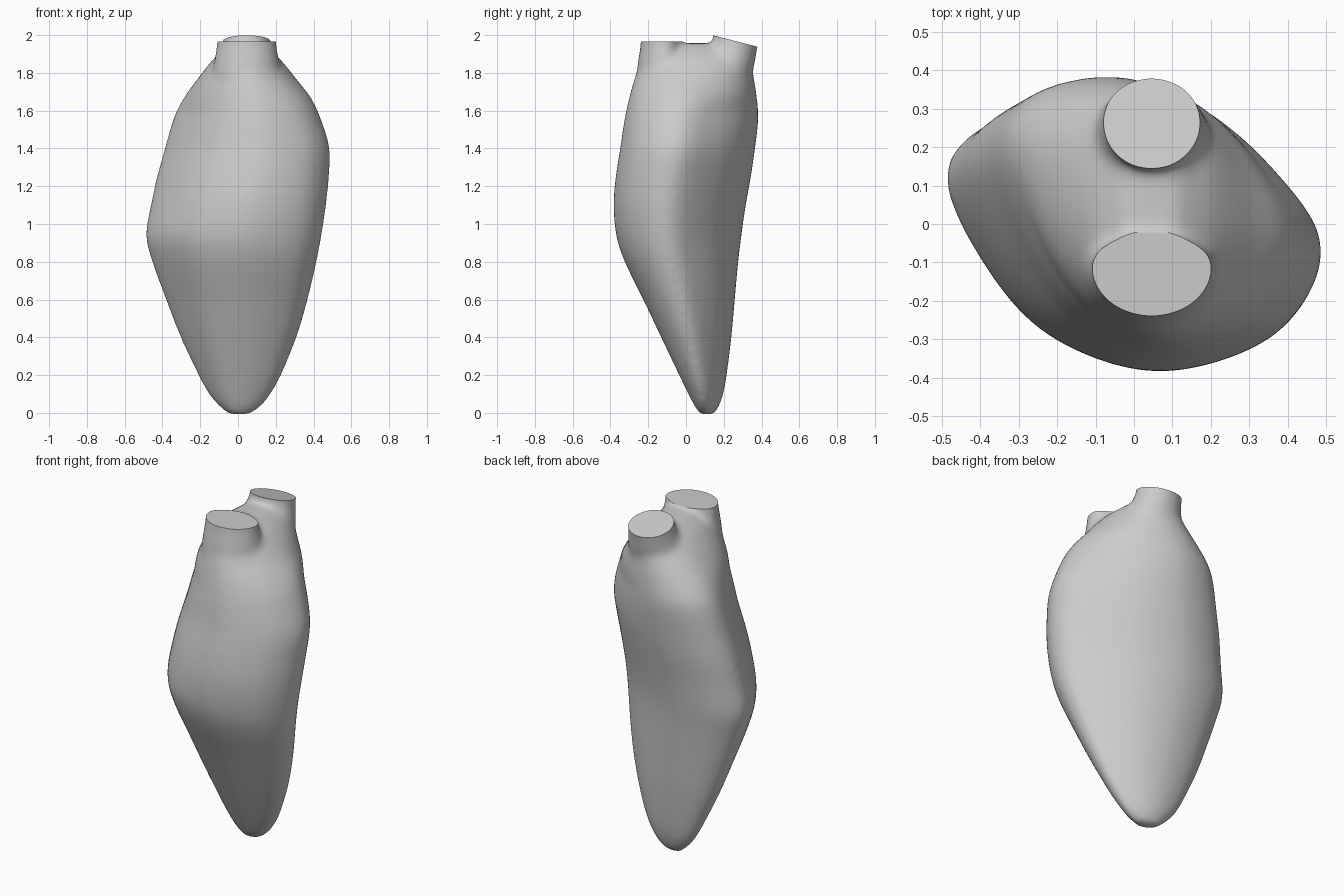
import bpy, bmesh, math
from mathutils import Vector

cube = bpy.data.objects.get("Cube")
if cube:
    bpy.data.objects.remove(cube, do_unlink=True)

mat = bpy.data.materials.new("plain grey")
mat.use_nodes = True
grey = (0.6, 0.6, 0.6, 1)
mat.diffuse_color = grey
mat.node_tree.nodes["Principled BSDF"].inputs["Base Color"].default_value = grey


def spline(a, b, c, d, t):
    """Catmull-Rom blend between b and c."""
    return b + 0.5 * t * (c - a + t * (2*a - 5*b + 4*c - d + t * (3*(b - c) + d - a)))


def smooth_path(points, steps, closed=False):
    pts = [Vector(p) for p in points]
    n = len(pts)
    pick = (lambda i: pts[i % n]) if closed else (lambda i: pts[max(0, min(n - 1, i))])
    out = [spline(*(pick(i + k) for k in (-1, 0, 1, 2)), s / steps)
           for i in range(n if closed else n - 1) for s in range(steps)]
    return out if closed else out + [pts[-1]]


def loft(bm, rings):
    """Skin a stack of equal rings and close both ends."""
    loops = [[bm.verts.new(p) for p in ring] for ring in rings]
    for low, high in zip(loops, loops[1:]):
        for i in range(len(low)):
            j = (i + 1) % len(low)
            bm.faces.new((low[i], low[j], high[j], high[i]))
    bm.faces.new(loops[0][::-1])
    bm.faces.new(loops[-1])


# Skewed body cross-section in unit coordinates, counter-clockwise
section = smooth_path([(1, -.17), (.7, .4), (.27, .81), (-.25, 1), (-.77, .88),
                       (-1, .48), (-.77, -.24), (-.41, -.765), (.15, -1), (.76, -.74)], 6, True)

# Body outline: z, then left, right, front and back limits packed as two vectors
outline = [((-.01, -.05, .065), (.075, .148, 0)), ((.035, -.105, .125), (.045, .175, 0)),
           ((.1, -.158, .177), (.012, .197, 0)), ((.2, -.213, .232), (-.037, .215, 0)),
           ((.4, -.306, .312), (-.132, .24, 0)), ((.6, -.383, .371), (-.227, .258, 0)),
           ((.8, -.455, .417), (-.325, .276, 0)), ((.94, -.489, .443), (-.37, .293, 0)),
           ((1.1, -.462, .467), (-.384, .316, 0)), ((1.25, -.43, .482), (-.373, .343, 0)),
           ((1.4, -.388, .486), (-.349, .365, 0)), ((1.55, -.345, .442), (-.327, .382, 0)),
           ((1.67, -.293, .388), (-.302, .378, 0)), ((1.76, -.23, .317), (-.277, .366, 0)),
           ((1.84, -.163, .253), (-.25, .35, 0)), ((1.9, -.105, .195), (-.222, .32, 0)),
           ((1.957, -.02, .11), (-.15, .25, 0))]

bm = bmesh.new()
rings = []
for a, b in zip(smooth_path([o[0] for o in outline], 3), smooth_path([o[1] for o in outline], 3)):
    z, left, right = a
    front, back = b.x, b.y
    blend = max(0, min(1, (z - 1.6) / .3))
    ring = []
    for u, v in section:
        # The section relaxes to an ellipse toward the necks
        p = Vector((u, v)).lerp(Vector((u, v)).normalized(), blend)
        ring.append(((left + right) / 2 + p.x * (right - left) / 2,
                     (front + back) / 2 + p.y * (back - front) / 2, z))
    rings.append(ring)
loft(bm, rings)

# Two flared necks, made overlong and trimmed later:
# centre y, half width, half depth to the front and to the back, lean, flare strength
for cy, rx, front, back, lean, spread in ((-.108, .157, .131, .078, 0, 1),
                                          (.265, .126, .122, .122, .42, 1.6)):
    neck = []
    for z, widen in ((1.66, -.03), (1.78, .025), (1.86, .016), (1.92, .006), (1.97, 0), (2.12, 0)):
        flare = widen * spread
        ring = []
        for k in range(40):
            c, s = math.cos(math.tau * k / 40), math.sin(math.tau * k / 40)
            depth = (back if s > 0 else front) + flare
            ring.append((.046 + (rx + flare) * c, cy + lean * min(0, z - 1.97) + depth * s, z))
        neck.append(ring)
    loft(bm, neck)

mesh = bpy.data.meshes.new("body_with_necks")
bm.to_mesh(mesh)
bm.free()
body = bpy.data.objects.new("body_with_necks", mesh)
bpy.context.collection.objects.link(body)
bpy.context.view_layer.objects.active = body
body.select_set(True)

# Fuse the parts and soften the joints
fuse = body.modifiers.new("fuse", 'REMESH')
fuse.mode = 'VOXEL'
fuse.voxel_size = .014
soften = body.modifiers.new("soften", 'SMOOTH')
soften.factor = .5
soften.iterations = 24
for name in ("fuse", "soften"):
    bpy.ops.object.modifier_apply(modifier=name)

# Trim each neck flat and cap it
bm = bmesh.new()
bm.from_mesh(body.data)
for side, point, normal in ((-1, (0, 0, 1.967), (0, 0, 1)), (1, (0, .14, 2), (0, .26, 1))):
    faces = [f for f in bm.faces if (f.calc_center_median().y - .06) * side > 0]
    edges = {e for f in faces for e in f.edges}
    verts = {v for f in faces for v in f.verts}
    bmesh.ops.bisect_plane(bm, geom=faces + list(edges) + list(verts), plane_co=point,
                           plane_no=normal, clear_outer=True)
    rim = [e for e in bm.edges if e.is_boundary]
    bmesh.ops.holes_fill(bm, edges=rim, sides=0)
bmesh.ops.recalc_face_normals(bm, faces=bm.faces[:])
bm.to_mesh(body.data)
bm.free()

body.data.materials.clear()
body.data.materials.append(mat)
bpy.ops.object.shade_smooth_by_angle(angle=math.radians(40))
